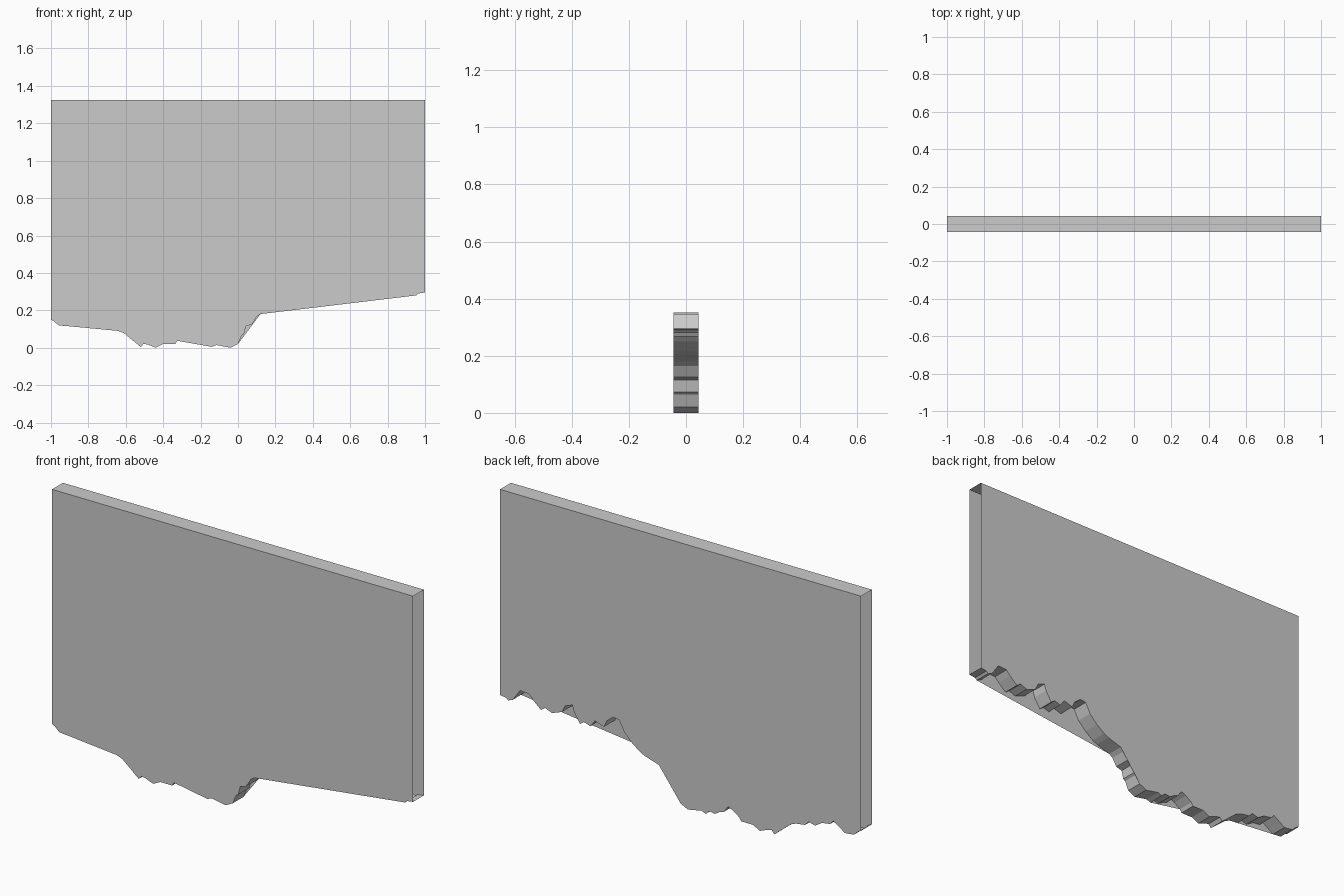
import bpy
import bmesh

HALF_Y = 0.043   # half thickness of the slab
TOP = 1.325

# Broken lower edge, left to right (x, z)
EDGE = [
    (-1, .15), (-.985, .143), (-.96, .12), (-.911, .115), (-.884, .133), (-.845, .158),
    (-.828, .138), (-.784, .132), (-.745, .108), (-.71, .118), (-.69, .097), (-.64, .09),
    (-.61, .078), (-.52, .004), (-.505, .021), (-.48, .016), (-.44, 0), (-.40, .02),
    (-.335, .02), (-.325, .037), (-.291, .062), (-.263, .074), (-.24, .042), (-.219, .036),
    (-.19, .018), (-.16, .024), (-.14, .005), (-.115, .014), (-.04, 0), (0, .02),
    (.02, .065), (.032, .073), (.042, .115), (.075, .125), (.10, .165), (.12, .18),
    (.197, .204), (.224, .217), (.269, .25), (.313, .294), (.34, .347), (.374, .352),
    (.41, .322), (.424, .29), (.474, .306), (.50, .273), (.535, .284), (.557, .268),
    (.59, .32), (.60, .352), (.64, .337), (.657, .302), (.712, .282), (.75, .297),
    (.773, .281), (.817, .319), (.839, .343), (.889, .347), (.93, .29), (.955, .28),
    (.965, .29), (1, .295),
]


def straightened(spans):
    """Lower edge with the notches inside each x span bridged by a straight line."""
    return [p for p in EDGE if not any(a < p[0] < b for a, b in spans)]


def add_object(name, polygons):
    bm = bmesh.new()
    for poly in polygons:
        bm.faces.new([bm.verts.new(co) for co in poly])
    bmesh.ops.remove_doubles(bm, verts=bm.verts, dist=1e-5)
    mesh = bpy.data.meshes.new(name)
    bm.to_mesh(mesh)
    bm.free()
    obj = bpy.data.objects.new(name, mesh)
    bpy.context.collection.objects.link(obj)
    return obj


def sheet(y, spans):
    return [(x, y, z) for x, z in straightened(spans) + [(1, TOP), (-1, TOP)]]


# Front sheet bridges the larger gaps, back sheet only one
add_object("front_sheet", [sheet(-HALF_Y, [(-.96, -.64), (-.325, -.14), (.12, .955)])])
add_object("back_sheet", [sheet(HALF_Y, [(0, .12)])[::-1]])

# Jagged underside strip
add_object("broken_edge", [
    [(a[0], -HALF_Y, a[1]), (a[0], HALF_Y, a[1]), (b[0], HALF_Y, b[1]), (b[0], -HALF_Y, b[1])]
    for a, b in zip(EDGE, EDGE[1:])])

# Flat top strip; both ends of the slab stay open
add_object("top_edge", [[(-1, -HALF_Y, TOP), (1, -HALF_Y, TOP), (1, HALF_Y, TOP), (-1, HALF_Y, TOP)]])
